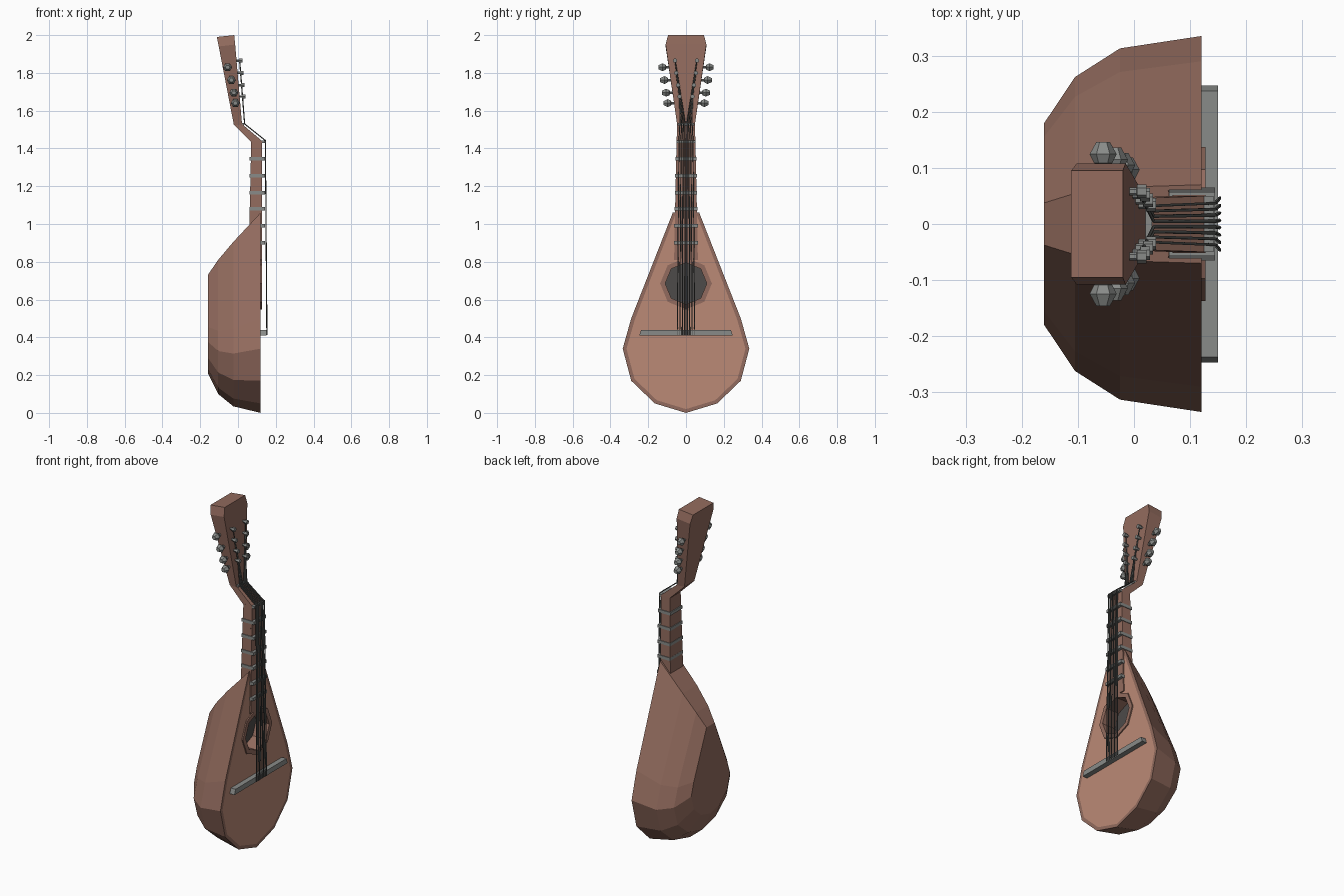
import bpy, bmesh, math
from mathutils import Vector

cube = bpy.data.objects.get("Cube")
if cube:
    bpy.data.objects.remove(cube, do_unlink=True)


def material(name, rgb):
    m = bpy.data.materials.new(name)
    m.use_nodes = True
    m.diffuse_color = (*rgb, 1)
    m.node_tree.nodes["Principled BSDF"].inputs["Base Color"].default_value = (*rgb, 1)
    return m


WOOD = material("brown wood", (0.29, 0.148, 0.112))
BOARD = material("pale wood", (0.50, 0.255, 0.18))
METAL = material("grey metal", (0.25, 0.26, 0.25))
STRING = material("dark string", (0.085, 0.09, 0.085))
DARK = material("dark hollow", (0.075, 0.07, 0.068))


def finish(name, bm, *mats):
    bmesh.ops.recalc_face_normals(bm, faces=bm.faces)
    me = bpy.data.meshes.new(name)
    bm.to_mesh(me)
    bm.free()
    for m in mats:
        me.materials.append(m)
    ob = bpy.data.objects.new(name, me)
    bpy.context.scene.collection.objects.link(ob)
    return ob


def skin(bm, sections):
    """Join equal-length point loops into a closed solid; return the end cap."""
    loops = [[bm.verts.new(p) for p in s] for s in sections]
    for a, b in zip(loops, loops[1:]):
        for i in range(len(a)):
            j = (i + 1) % len(a)
            bm.faces.new((a[i], a[j], b[j], b[i]))
    bm.faces.new(loops[0])
    return bm.faces.new(loops[-1])


def loft(name, sections, mat):
    bm = bmesh.new()
    skin(bm, sections)
    return finish(name, bm, mat)


def sec(back, front, hw):
    """Four-point section from back and front (x, z) points and a half width."""
    (xb, zb), (xf, zf) = back, front
    return [(xb, -hw, zb), (xf, -hw, zf), (xf, hw, zf), (xb, hw, zb)]


def ring(c, axis, r, n):
    """Regular polygon round the x or y axis."""
    pts = []
    for i in range(n):
        a = math.tau * i / n
        u, v = r * math.cos(a), r * math.sin(a)
        pts.append(Vector(c) + Vector((0, u, v) if axis == "x" else (u, 0, v)))
    return pts


# Bowl: one pear outline shrunk towards the back
half = [(0.165, 0.05), (0.29, 0.17), (0.335, 0.34), (0.29, 0.50), (0.07, 1.06)]
outline = [(0, 0.0)] + half + [(-y, z) for y, z in reversed(half)]
layers = [(-0.16, 0.18, 0.21, 0.73), (-0.105, 0.262, 0.10, 0.81),
          (-0.025, 0.313, 0.035, 0.905), (0.12, 0.335, 0.0, 1.06)]
bm = bmesh.new()
top = skin(bm, [[(x, y * w / 0.335, lo + z / 1.06 * (hi - lo)) for y, z in outline]
                for x, w, lo, hi in layers])
bmesh.ops.recalc_face_normals(bm, faces=bm.faces)
bmesh.ops.inset_region(bm, faces=[top], thickness=0.02)
top.material_index = 1
body = finish("body", bm, WOOD, BOARD, DARK)

# Sound hole: walls in wood, dark floor
HOLE_Z = 0.685
bm = bmesh.new()
skin(bm, [ring((x, 0, HOLE_Z), "x", 0.112, 8) for x in (0.04, 0.2)])
for f in bm.faces:
    if f.calc_center_median().x < 0.05:
        f.material_index = 2
cutter = finish("hole_cutter", bm, WOOD, BOARD, DARK)
cutter.hide_render = True
mod = body.modifiers.new("sound hole", "BOOLEAN")
mod.operation, mod.solver, mod.object = "DIFFERENCE", "EXACT", cutter
bpy.context.view_layer.objects.active = body
bpy.ops.object.modifier_apply(modifier=mod.name)
bpy.data.objects.remove(cutter, do_unlink=True)

# Raised ring round the sound hole
bm = bmesh.new()
loops = [[bm.verts.new(p) for p in ring((x, 0, HOLE_Z), "x", r, 8)]
         for x, r in ((0.119, 0.137), (0.127, 0.137), (0.127, 0.11), (0.119, 0.11))]
for a, b in zip(loops, loops[1:] + loops[:1]):
    for i in range(8):
        j = (i + 1) % 8
        bm.faces.new((a[i], a[j], b[j], b[i]))
finish("sound_hole_ring", bm, WOOD)


# Neck, fingerboard, angled throat and headstock
def neck_width(z):
    return 0.05 + (1.44 - z) * 0.02


loft("neck", [sec((0.06, 0.97), (0.12, 0.97), 0.06),
              sec((0.07, 1.44), (0.12, 1.44), 0.05)], WOOD)
loft("fingerboard", [sec((0.115, 0.81), (0.127, 0.81), 0.063),
                     sec((0.115, 1.44), (0.127, 1.44), 0.05)], WOOD)
loft("throat", [sec((0.07, 1.435), (0.127, 1.44), 0.05),
                sec((-0.022, 1.525), (0.02, 1.53), 0.046)], WOOD)
loft("headstock", [sec((-0.022, 1.525), (0.022, 1.52), 0.046),
                   sec((-0.102, 1.94), (-0.015, 1.95), 0.108),
                   sec((-0.112, 1.99), (-0.02, 2.0), 0.095)], WOOD)

# Frets: bands round the neck, then bars over the body
for k, z in enumerate((1.345, 1.255, 1.165, 1.08, 0.99, 0.90)):
    back = 0.062 if k < 4 else 0.12
    w = neck_width(z) + 0.004
    loft(f"fret_{k + 1}", [sec((back, z + d), (0.144, z + d), w)
                           for d in (-0.009, 0.009)], METAL)

# Nuts at the two string bends, and the bridge
loft("lower_nut", [sec((0.12, z), (0.142, z), 0.05) for z in (1.428, 1.442)], METAL)
loft("upper_nut", [sec((0.0, z), (0.032, z), 0.042) for z in (1.522, 1.534)], METAL)
loft("bridge", [sec((0.118, 0.41), (0.15, 0.41), 0.247),
                sec((0.118, 0.44), (0.15, 0.44), 0.237)], METAL)

# Tuning knobs, string posts and string paths, mirrored left and right
knobs = [(-0.055, 1.83), (-0.035, 1.762), (-0.022, 1.695), (-0.014, 1.64)]
posts = [(0.058, 1.865), (0.052, 1.80), (0.042, 1.735), (0.034, 1.675)]
curve = bpy.data.curves.new("strings", "CURVE")
curve.dimensions = "3D"
curve.bevel_depth = 0.0032
curve.bevel_resolution = 0
curve.use_fill_caps = True
for side, s in (("left", 1), ("right", -1)):
    for k, ((kx, kz), (py, pz)) in enumerate(zip(knobs, posts)):
        edge = 0.046 + (kz - 1.525) * 0.146
        loft(f"tuning_knob_{side}_{k + 1}",
             [ring((kx, s * (edge + d), kz), "y", r, 6)
              for d, r in ((-0.01, 0.008), (0.014, 0.008), (0.018, 0.016),
                           (0.034, 0.024), (0.056, 0.012))], METAL)
        face = 0.022 - (pz - 1.52) * 0.085
        loft(f"string_post_{side}_{k + 1}",
             [ring((face + d, s * py, pz), "x", r, 6)
              for d, r in ((-0.01, 0.007), (0.012, 0.007), (0.013, 0.012),
                           (0.03, 0.012))], METAL)
        y = 0.0065 + 0.0133 * k
        path = [(0.153, y, 0.412), (0.145, y * 0.8, 1.442),
                (0.035, y * 0.7, 1.53), (face + 0.016, py, pz)]
        sp = curve.splines.new("POLY")
        sp.points.add(len(path) - 1)
        for p, (x, yy, z) in zip(sp.points, path):
            p.co = (x, s * yy, z, 1)
curve.materials.append(STRING)
strings = bpy.data.objects.new("strings", curve)
bpy.context.scene.collection.objects.link(strings)
bpy.ops.object.select_all(action="DESELECT")
strings.select_set(True)
bpy.context.view_layer.objects.active = strings
bpy.ops.object.convert(target="MESH")
